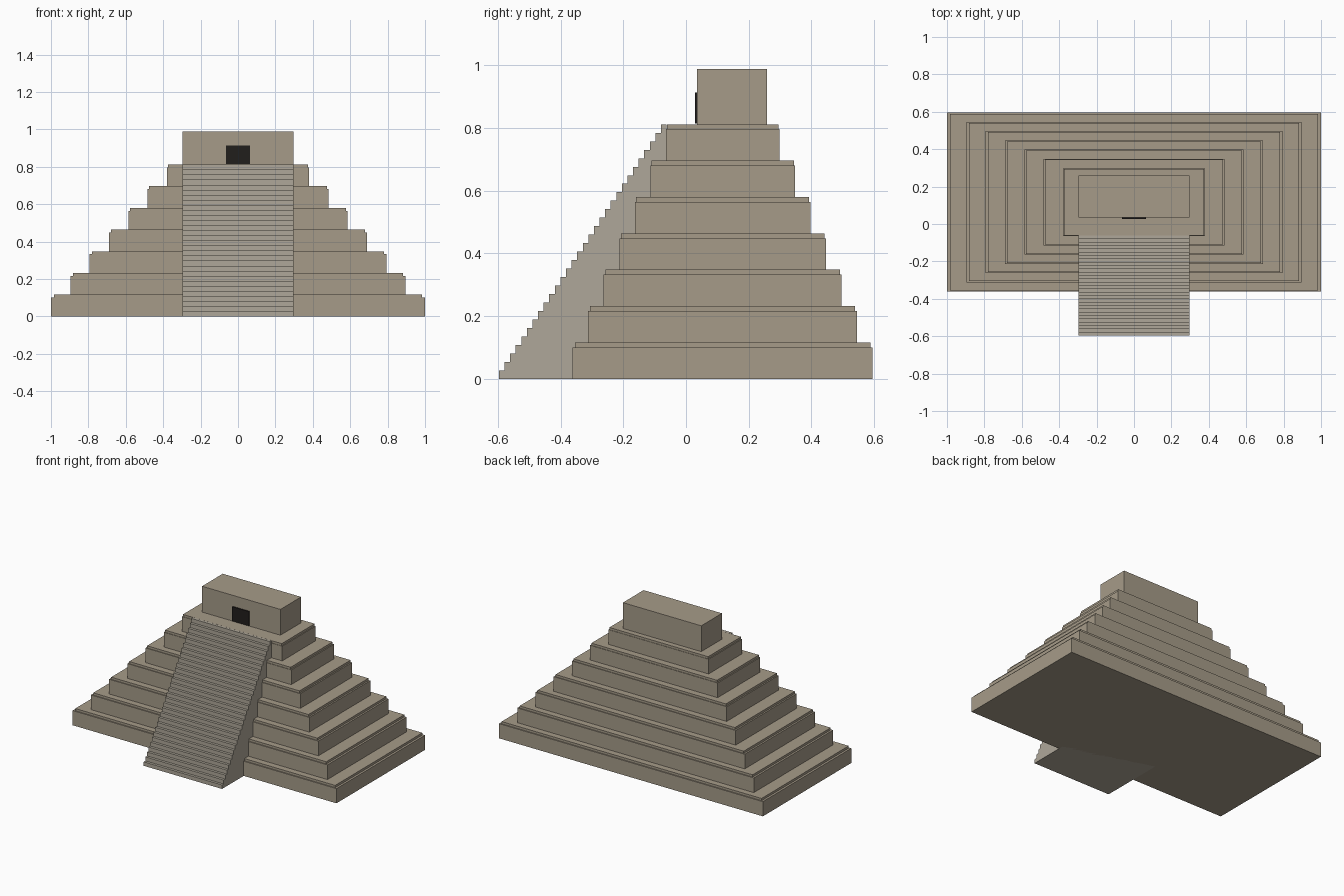
import bpy

if "Cube" in bpy.data.objects:
    bpy.data.objects.remove(bpy.data.objects["Cube"])

TIERS, PITCH, BODY = 7, 0.116, 0.1005
TOP = TIERS * PITCH
CY = 0.117


def material(name, rgb):
    m = bpy.data.materials.new(name)
    m.diffuse_color = (*rgb, 1)
    m.use_nodes = True
    m.node_tree.nodes["Principled BSDF"].inputs["Base Color"].default_value = m.diffuse_color
    return m


stone = material("stone", (0.38, 0.33, 0.25))
stair_stone = material("stair_stone", (0.43, 0.39, 0.32))
dark = material("dark_opening", (0.015, 0.013, 0.012))


def mesh_object(name, verts, faces, mat):
    me = bpy.data.meshes.new(name)
    me.from_pydata(verts, [], faces)
    me.materials.append(mat)
    ob = bpy.data.objects.new(name, me)
    bpy.context.collection.objects.link(ob)
    return ob


def extrude_x(name, profile, half, mat):
    """Extrude a closed (y, z) profile from -half to +half along x."""
    n = len(profile)
    verts = [(s * half, y, z) for s in (-1, 1) for y, z in profile]
    faces = [tuple(reversed(range(n))), tuple(range(n, 2 * n))]
    faces += [(i, (i + 1) % n, n + (i + 1) % n, n + i) for i in range(n)]
    return mesh_object(name, verts, faces, mat)


def box(name, half_x, y0, y1, z0, z1, mat):
    return extrude_x(name, [(y0, z0), (y1, z0), (y1, z1), (y0, z1)], half_x, mat)


# Stepped tiers, each with a slightly inset cap course
for i in range(TIERS):
    t = i / (TIERS - 1)
    hx = 1.0 + (0.38 - 1.0) * t
    hy = 0.479 + (0.181 - 0.479) * t
    z = i * PITCH
    box(f"tier_{i + 1}", hx, CY - hy, CY + hy, z, z + BODY, stone)
    k = 0.985
    box(f"tier_cap_{i + 1}", hx * k, CY - hy * k, CY + hy * k,
        z + BODY, z + PITCH, stone)

# Front staircase as one stepped profile
STEPS, FRONT, BACK = 30, -0.597, -0.062
run, rise = (BACK - FRONT) / STEPS, TOP / STEPS
profile = [(BACK, 0), (BACK, TOP)]
for i in reversed(range(STEPS)):
    y = FRONT + i * run
    profile += [(y, (i + 1) * rise), (y, i * rise)]
# winding: counter-clockwise in the y-z plane
extrude_x("staircase", profile, 0.297, stair_stone)

# Temple on the summit and its dark doorway
box("temple", 0.297, 0.035, 0.259, TOP, 0.989, stone)
box("doorway", 0.064, 0.028, 0.037, TOP + 0.003, 0.914, dark)
